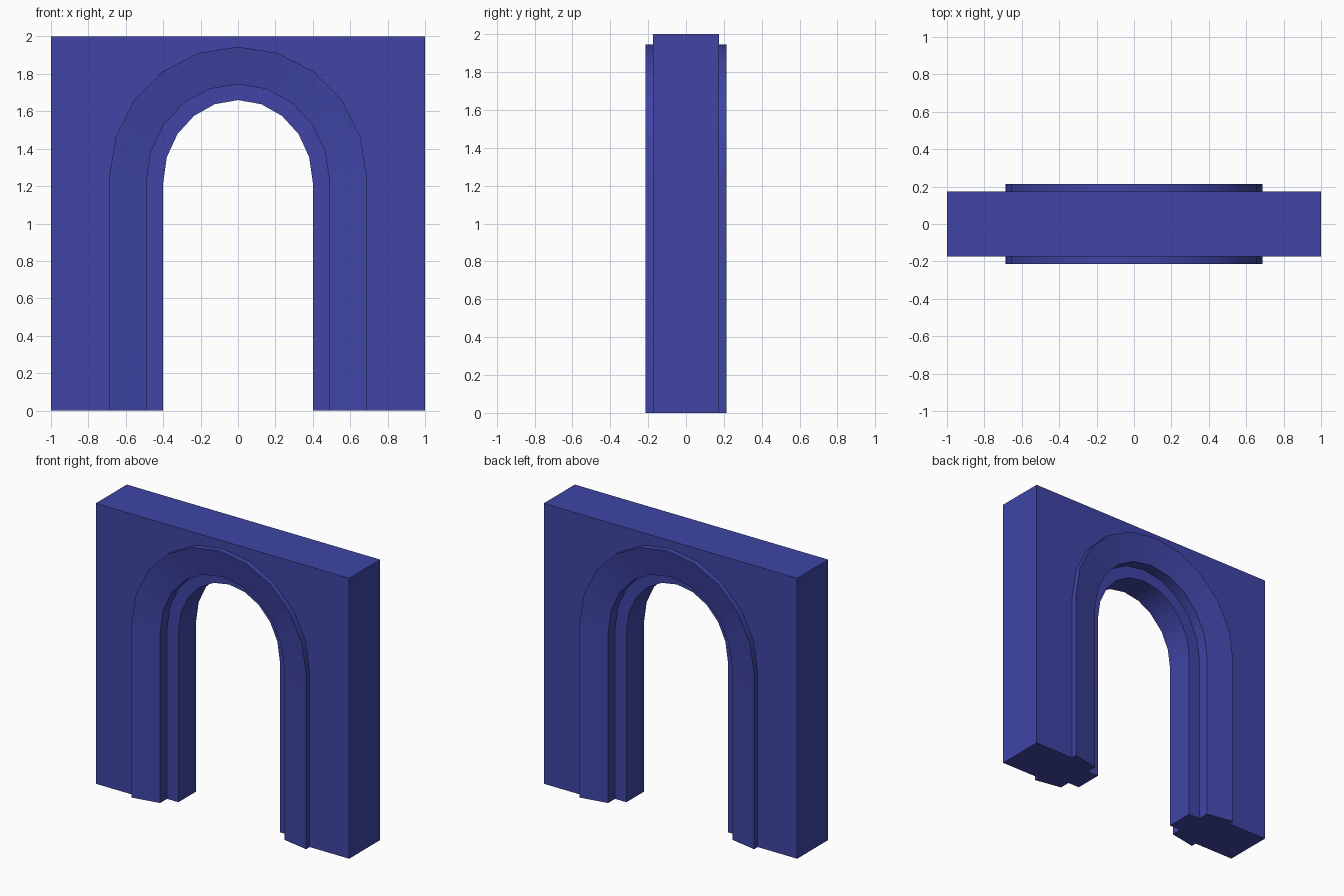
import bpy, bmesh
from math import sin, cos, pi, radians

if "Cube" in bpy.data.objects:
    bpy.data.objects.remove(bpy.data.objects["Cube"])

SEGMENTS = 10
WALL_Y = 0.175


def arch_line(rx, rz, spring):
    """Left foot, over the half-ellipse, down to the right foot (x, z)."""
    pts = [(-rx, 0.0)]
    for i in range(SEGMENTS + 1):
        a = pi - pi * i / SEGMENTS
        pts.append((rx * cos(a), spring + rz * sin(a)))
    return pts + [(rx, 0.0)]


outer = arch_line(0.688, 0.695, 1.25)    # outside of the raised trim
inner = arch_line(0.49, 0.525, 1.22)     # inside of the raised trim
reveal = arch_line(0.40, 0.44, 1.22)     # clear opening

# Cross-section of the surround, wall face to reveal, then mirrored to the back
half = [(outer, -WALL_Y), (outer, -0.215), (inner, -0.178),
        (inner, -0.10), (reveal, -0.10)]
section = half + [(line, -y) for line, y in reversed(half)]

bm = bmesh.new()

# Arch surround swept along the opening
rows = [[bm.verts.new((x, y, z)) for x, z in line] for line, y in section]
for a, b in zip(rows, rows[1:]):
    for i in range(len(a) - 1):
        bm.faces.new((a[i], a[i + 1], b[i + 1], b[i]))

# Wall: outline corners, front and back faces, sides and top
corners = [(-1, 0), (-1, 2), (1, 2), (1, 0)]
front, back = [[bm.verts.new((x, y, z)) for x, z in corners]
               for y in (-WALL_Y, WALL_Y)]
bm.faces.new(front + rows[0][::-1])
bm.faces.new(back + rows[-1][::-1])
for i in range(3):
    bm.faces.new((front[i], front[i + 1], back[i + 1], back[i]))

# Undersides of the two piers
for k in (0, -1):
    bm.faces.new([r[k] for r in rows] + [back[k], front[k]])

bmesh.ops.recalc_face_normals(bm, faces=bm.faces)
mesh = bpy.data.meshes.new("arched_wall")
bm.to_mesh(mesh)
bm.free()
wall = bpy.data.objects.new("arched_wall", mesh)
bpy.context.collection.objects.link(wall)

# Blue finish, curved runs smooth and corners sharp
blue = bpy.data.materials.new("blue")
blue.diffuse_color = (0.05, 0.06, 0.38, 1)
blue.use_nodes = True
blue.node_tree.nodes["Principled BSDF"].inputs["Base Color"].default_value = blue.diffuse_color
mesh.materials.append(blue)
bpy.context.view_layer.objects.active = wall
wall.select_set(True)
bpy.ops.object.shade_smooth_by_angle(angle=radians(30))
